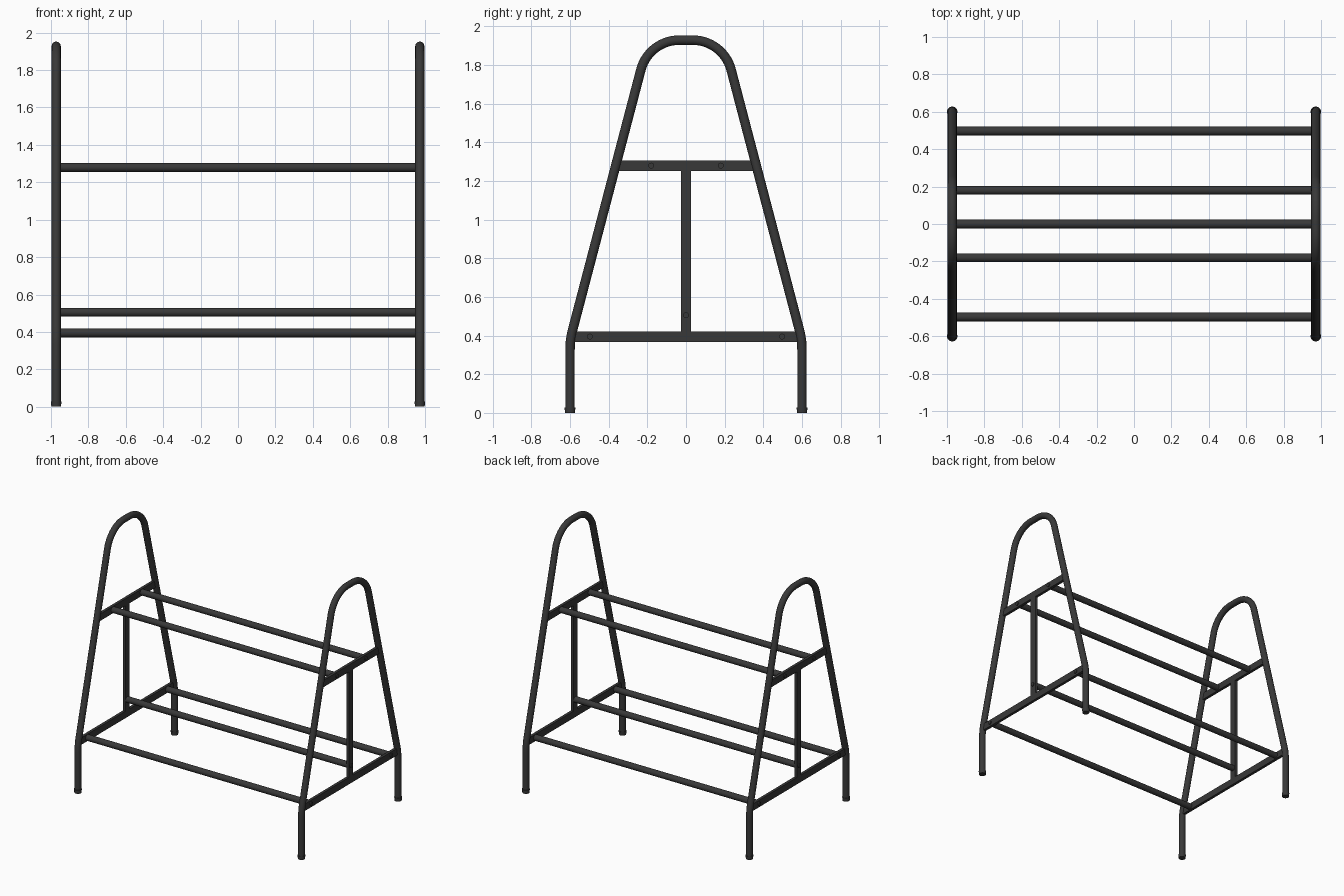
import bpy, math
from mathutils import Vector

if "Cube" in bpy.data.objects:
    bpy.data.objects.remove(bpy.data.objects["Cube"])

X, R = 0.972, 0.0245           # end frame position, tube radius
mat = bpy.data.materials.new("dark_metal")
mat.diffuse_color = (0.04, 0.04, 0.04, 1)
mat.use_nodes = True
mat.node_tree.nodes["Principled BSDF"].inputs["Base Color"].default_value = mat.diffuse_color


def finish(ob, name, smooth=True):
    ob.name = name
    ob.data.materials.append(mat)
    if smooth:
        bpy.ops.object.select_all(action='DESELECT')
        ob.select_set(True)
        bpy.context.view_layer.objects.active = ob
        bpy.ops.object.shade_smooth_by_angle(angle=math.radians(40))
    return ob


def cylinder_x(name, x0, x1, y, z, r, sides=24):
    bpy.ops.mesh.primitive_cylinder_add(vertices=sides, radius=r, depth=abs(x1 - x0),
                                        location=((x0 + x1) / 2, y, z), rotation=(0, math.pi / 2, 0))
    return finish(bpy.context.object, name)


def box(name, loc, size):
    bpy.ops.mesh.primitive_cube_add(size=1, location=loc)
    ob = bpy.context.object
    ob.scale = size
    bpy.ops.object.transform_apply(location=False, rotation=False, scale=True)
    return finish(ob, name, False)


def frame_path():
    # half profile (y, z): straight leg, soft knee, sloped side, rounded top
    a = math.radians(14.7)
    arc_r, cy, cz = 0.205, 0.035, 1.723
    knee_r = 0.4
    sy = cy + arc_r * math.cos(a)
    sz = cz + arc_r * math.sin(a)
    vz = sz - (0.6 - sy) / math.tan(a)
    kz = vz - knee_r * math.tan(a / 2)
    half = [(0.6, 0.015)]
    half += [(0.6 - knee_r + knee_r * math.cos(a * i / 6), kz + knee_r * math.sin(a * i / 6))
             for i in range(7)]
    for i in range(15):
        t = a + (math.pi / 2 - a) * i / 14
        half.append((cy + arc_r * math.cos(t), cz + arc_r * math.sin(t)))
    return half + [(-y, z) for y, z in reversed(half)]


def tube_frame(name, x):
    cu = bpy.data.curves.new(name, 'CURVE')
    cu.dimensions = '3D'
    cu.bevel_depth = R
    cu.bevel_resolution = 6
    cu.use_fill_caps = True
    pts = frame_path()
    sp = cu.splines.new('POLY')
    sp.points.add(len(pts) - 1)
    for p, (y, z) in zip(sp.points, pts):
        p.co = (x, y, z, 1)
    ob = bpy.data.objects.new(name, cu)
    bpy.context.collection.objects.link(ob)
    bpy.ops.object.select_all(action='DESELECT')
    ob.select_set(True)
    bpy.context.view_layer.objects.active = ob
    bpy.ops.object.convert(target='MESH')
    return finish(bpy.context.object, name)


# rods: (y, z)
rods = [(-0.497, 0.395), (0.497, 0.395), (0, 0.505), (-0.18, 1.279), (0.18, 1.279)]
T = 0.022                       # flat bar thickness

for s, side in ((-1, "left"), (1, "right")):
    x = s * X
    tube_frame(side + "_frame", x)
    # flat bars
    box(side + "_lower_bar", (x, 0, 0.394), (T, 1.18, 0.054))
    box(side + "_upper_bar", (x, 0, 1.278), (T, 0.71, 0.054))
    box(side + "_post", (x, 0, 0.836), (T, 0.054, 0.832))
    # rubber feet
    for f in (-1, 1):
        bpy.ops.mesh.primitive_cone_add(vertices=24, radius1=0.026, radius2=0.028, depth=0.028,
                                        location=(x, f * 0.6, 0.014))
        finish(bpy.context.object, side + ("_front" if f < 0 else "_back") + "_foot")
    # bolt heads on the outer faces
    for i, (y, z) in enumerate(rods):
        cylinder_x(f"{side}_bolt_{i}", x + s * T / 2, x + s * (T / 2 + 0.008), y, z, 0.015, 16)

# long rods between the end frames
for i, (y, z) in enumerate(rods):
    cylinder_x(f"long_rod_{i}", -X + T / 2, X - T / 2, y, z, 0.0235)
